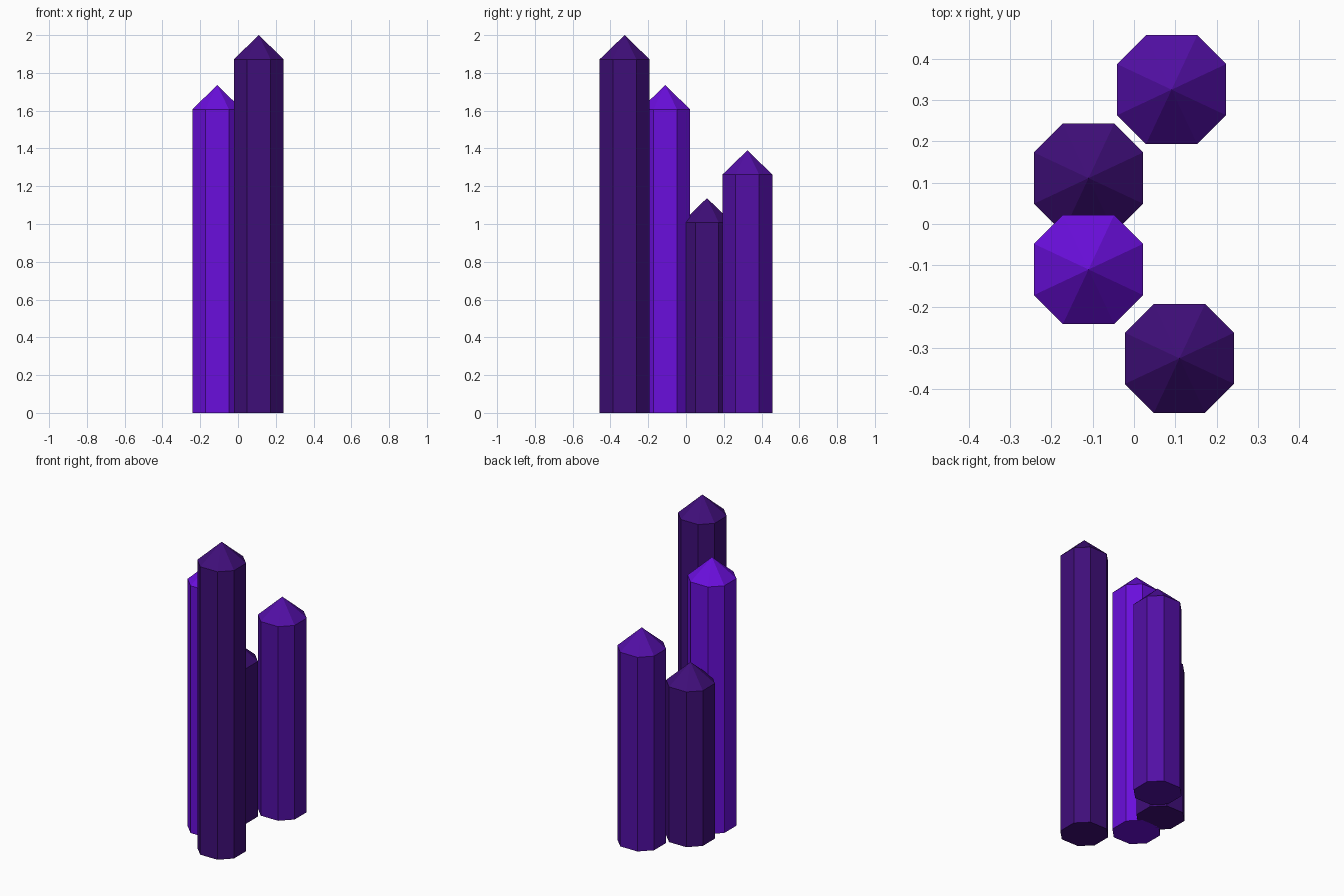
import bpy
import bmesh

cube = bpy.data.objects.get("Cube")
if cube:
    bpy.data.objects.remove(cube, do_unlink=True)

HALF = 0.132    # half width of a crystal
FLAT = 0.062    # half length of its four straight sides
TIP = 0.128     # height of the pointed cap


def srgb(r, g, b):
    """Convert 0-255 sRGB to a linear RGBA colour."""
    lin = [c / 255 / 12.92 if c <= 10 else ((c / 255 + 0.055) / 1.055) ** 2.4
           for c in (r, g, b)]
    return (*lin, 1.0)


def make_material(name, colour):
    mat = bpy.data.materials.new(name)
    mat.use_nodes = True
    mat.diffuse_color = colour
    bsdf = next(n for n in mat.node_tree.nodes if n.type == 'BSDF_PRINCIPLED')
    bsdf.inputs["Base Color"].default_value = colour
    return mat


def make_crystal(name, x, y, height, mat):
    """Eight-sided column with chamfered corners and a pointed cap."""
    bm = bmesh.new()
    h, f = HALF, FLAT
    outline = [(f, -h), (h, -f), (h, f), (f, h),
               (-f, h), (-h, f), (-h, -f), (-f, -h)]
    base = [bm.verts.new((px, py, 0)) for px, py in outline]
    rim = [bm.verts.new((px, py, height - TIP)) for px, py in outline]
    tip = bm.verts.new((0, 0, height))
    bm.faces.new(base[::-1])
    for i in range(8):
        j = (i + 1) % 8
        bm.faces.new((base[i], base[j], rim[j], rim[i]))
        bm.faces.new((rim[i], rim[j], tip))
    mesh = bpy.data.meshes.new(name)
    bm.to_mesh(mesh)
    bm.free()
    mesh.materials.append(mat)
    obj = bpy.data.objects.new(name, mesh)
    obj.location = (x, y, 0)
    bpy.context.collection.objects.link(obj)


dark = make_material("dark purple", srgb(63, 14, 121))
mid = make_material("mid purple", srgb(82, 15, 165))
bright = make_material("bright violet", srgb(106, 14, 220))

# Four crystals of different heights
make_crystal("tall_crystal", 0.11, -0.325, 2.0, dark)
make_crystal("bright_crystal", -0.11, -0.11, 1.735, bright)
make_crystal("short_crystal", -0.11, 0.111, 1.137, dark)
make_crystal("back_crystal", 0.091, 0.325, 1.39, mid)
